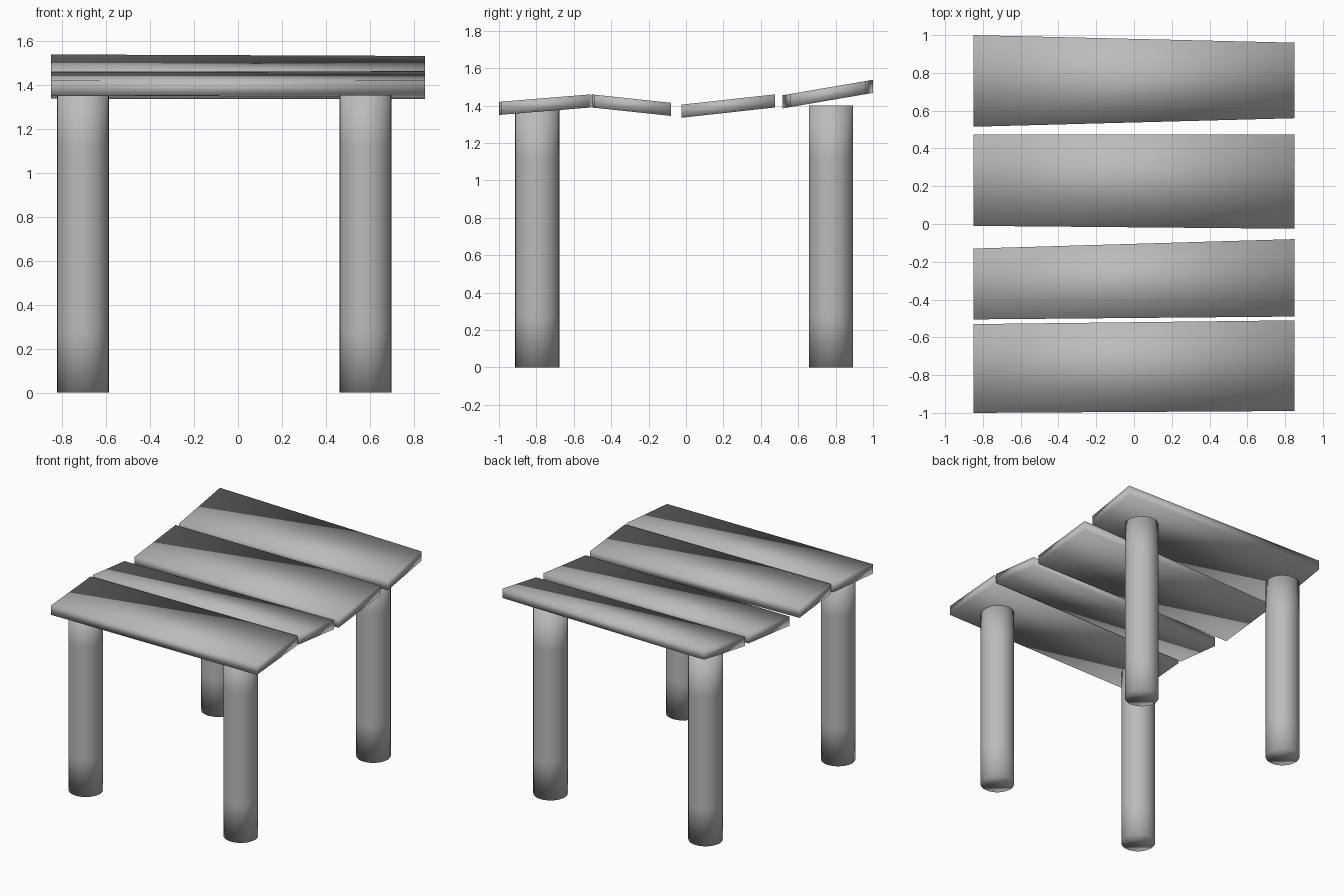
import bpy, bmesh
from mathutils import Matrix

if "Cube" in bpy.data.objects:
    bpy.data.objects.remove(bpy.data.objects["Cube"], do_unlink=True)

grey = bpy.data.materials.new("plain_grey")
grey.use_nodes = True
colour = (0.5, 0.5, 0.5, 1)
grey.diffuse_color = colour
grey.node_tree.nodes["Principled BSDF"].inputs["Base Color"].default_value = colour


def add_object(name, bm):
    bmesh.ops.recalc_face_normals(bm, faces=bm.faces[:])
    for face in bm.faces:
        face.smooth = True
    mesh = bpy.data.meshes.new(name)
    bm.to_mesh(mesh)
    bm.free()
    mesh.materials.append(grey)
    obj = bpy.data.objects.new(name, mesh)
    bpy.context.collection.objects.link(obj)


def add_plank(name, front, back, z_front, z_back, half_length=0.85, thick=0.07):
    """Tilted plank; front and back give the edge's y at the -x and +x ends."""
    bm = bmesh.new()
    bmesh.ops.create_cube(bm, size=2)
    slope = (z_back - z_front) / (max(back) - min(front))
    for v in bm.verts:
        end = int(v.co.x > 0)
        y = back[end] if v.co.y > 0 else front[end]
        z = z_front + slope * (y - min(front)) + (thick if v.co.z > 0 else 0)
        v.co = (v.co.x * half_length, y, z)
    add_object(name, bm)


def add_leg(name, x, y, radius=0.118, height=1.4, rings=5):
    bm = bmesh.new()
    bmesh.ops.create_cone(bm, cap_ends=True, segments=32, radius1=radius,
                          radius2=radius, depth=height,
                          matrix=Matrix.Translation((x, y, height / 2)))
    # Even rings along the shaft
    for i in range(1, rings):
        bmesh.ops.bisect_plane(bm, geom=bm.verts[:] + bm.edges[:] + bm.faces[:],
                               plane_co=(0, 0, height * i / rings), plane_no=(0, 0, 1))
    add_object(name, bm)


# Seat planks, front to back
add_plank("front_plank", (-1.0, -0.99), (-0.53, -0.51), 1.35, 1.39)
add_plank("front_middle_plank", (-0.505, -0.49), (-0.13, -0.08), 1.39, 1.345)
add_plank("back_middle_plank", (-0.01, -0.025), (0.475, 0.475), 1.335, 1.39)
add_plank("back_plank", (0.515, 0.56), (1.0, 0.96), 1.385, 1.468)

# Legs
for side, x in (("right", -0.705), ("left", 0.58)):
    for end, y in (("front", -0.795), ("back", 0.775)):
        add_leg(f"{end}_{side}_leg", x, y)
